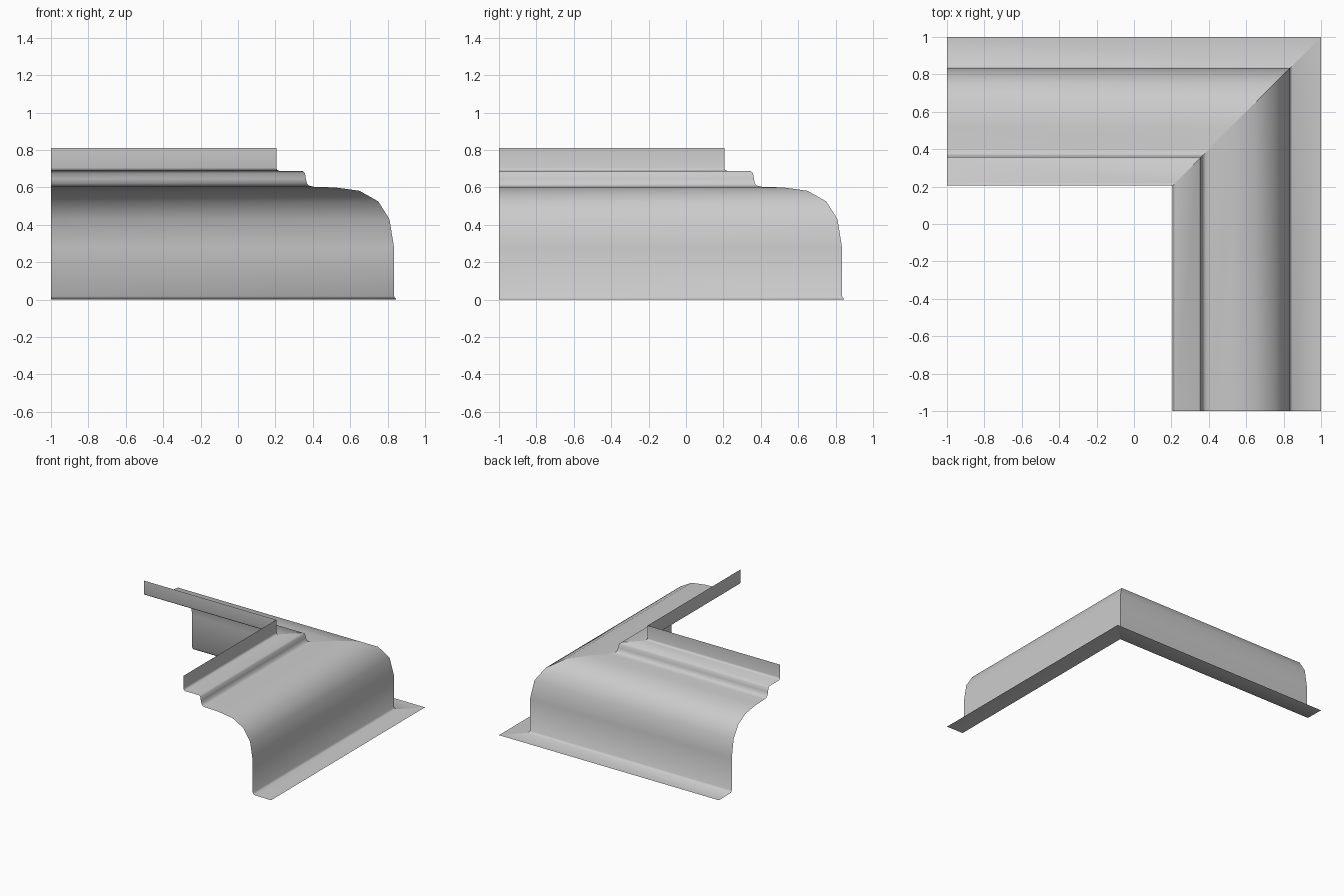
import bpy
import math

cube = bpy.data.objects.get("Cube")
if cube:
    bpy.data.objects.remove(cube, do_unlink=True)

# Single plaster colour
plaster = bpy.data.materials.new("light_grey_plaster")
plaster.use_nodes = True
GREY = (0.6, 0.6, 0.6, 1)
plaster.diffuse_color = GREY
plaster.node_tree.nodes["Principled BSDF"].inputs["Base Color"].default_value = GREY

# Moulding cross-section: (distance outwards, height), from top lip to base flange
PROFILE = [
    (0.205, 0.81), (0.205, 0.705), (0.208, 0.695), (0.22, 0.688),   # lip
    (0.345, 0.688), (0.358, 0.677), (0.363, 0.645), (0.37, 0.618),  # step
    (0.383, 0.608), (0.41, 0.603), (0.52, 0.60),                    # cove
    (0.65, 0.582), (0.75, 0.525), (0.81, 0.43), (0.834, 0.28),      # round
    (0.834, 0.018), (0.846, 0.002), (1.0, 0.0),                     # riser, flange
]


def moulding_arm(name, along_x):
    """Sheet moulding from a square end at -1 to a mitre on the diagonal."""
    verts = []
    for d, z in PROFILE:
        end = (-1, d, z) if along_x else (d, -1, z)
        verts += [end, (d, d, z)]
    faces = []
    for i in range(0, len(verts) - 2, 2):
        quad = (i, i + 2, i + 3, i + 1)
        faces.append(quad[::-1] if along_x else quad)
    mesh = bpy.data.meshes.new(name)
    mesh.from_pydata(verts, [], faces)
    mesh.materials.append(plaster)
    obj = bpy.data.objects.new(name, mesh)
    bpy.context.collection.objects.link(obj)
    return obj


arms = [moulding_arm("back_moulding", True), moulding_arm("left_moulding", False)]

# Rounded profile shades smoothly, the mitre stays crisp
bpy.ops.object.select_all(action="DESELECT")
for arm in arms:
    arm.select_set(True)
bpy.context.view_layer.objects.active = arms[0]
bpy.ops.object.shade_smooth_by_angle(angle=math.radians(75))
